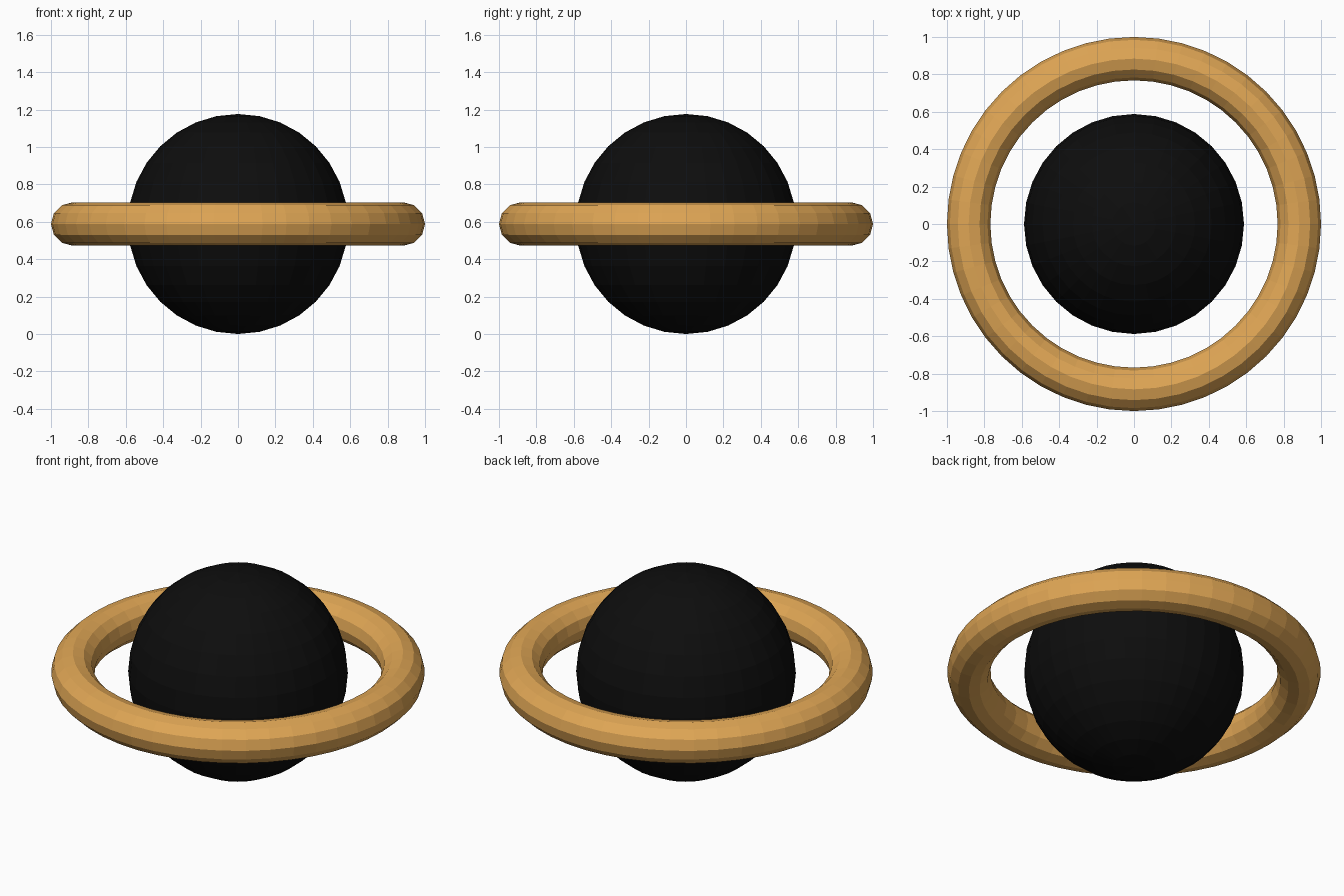
import bpy

if "Cube" in bpy.data.objects:
    bpy.data.objects.remove(bpy.data.objects["Cube"])

CENTRE = (0, 0, 0.588)


def finish(name, colour_name, colour):
    obj = bpy.context.object
    obj.name = name
    mat = bpy.data.materials.new(colour_name)
    mat.diffuse_color = (*colour, 1)
    mat.use_nodes = True
    mat.node_tree.nodes["Principled BSDF"].inputs["Base Color"].default_value = mat.diffuse_color
    obj.data.materials.append(mat)
    bpy.ops.object.shade_flat()
    return obj


# Black central ball
bpy.ops.mesh.primitive_uv_sphere_add(segments=32, ring_count=16, radius=0.588, location=CENTRE)
finish("ball", "black", (0.004, 0.004, 0.004))

# Surrounding tan ring
bpy.ops.mesh.primitive_torus_add(major_segments=48, minor_segments=12,
                                 major_radius=0.884, minor_radius=0.116, location=CENTRE)
finish("ring", "golden tan", (0.74, 0.38, 0.09))
